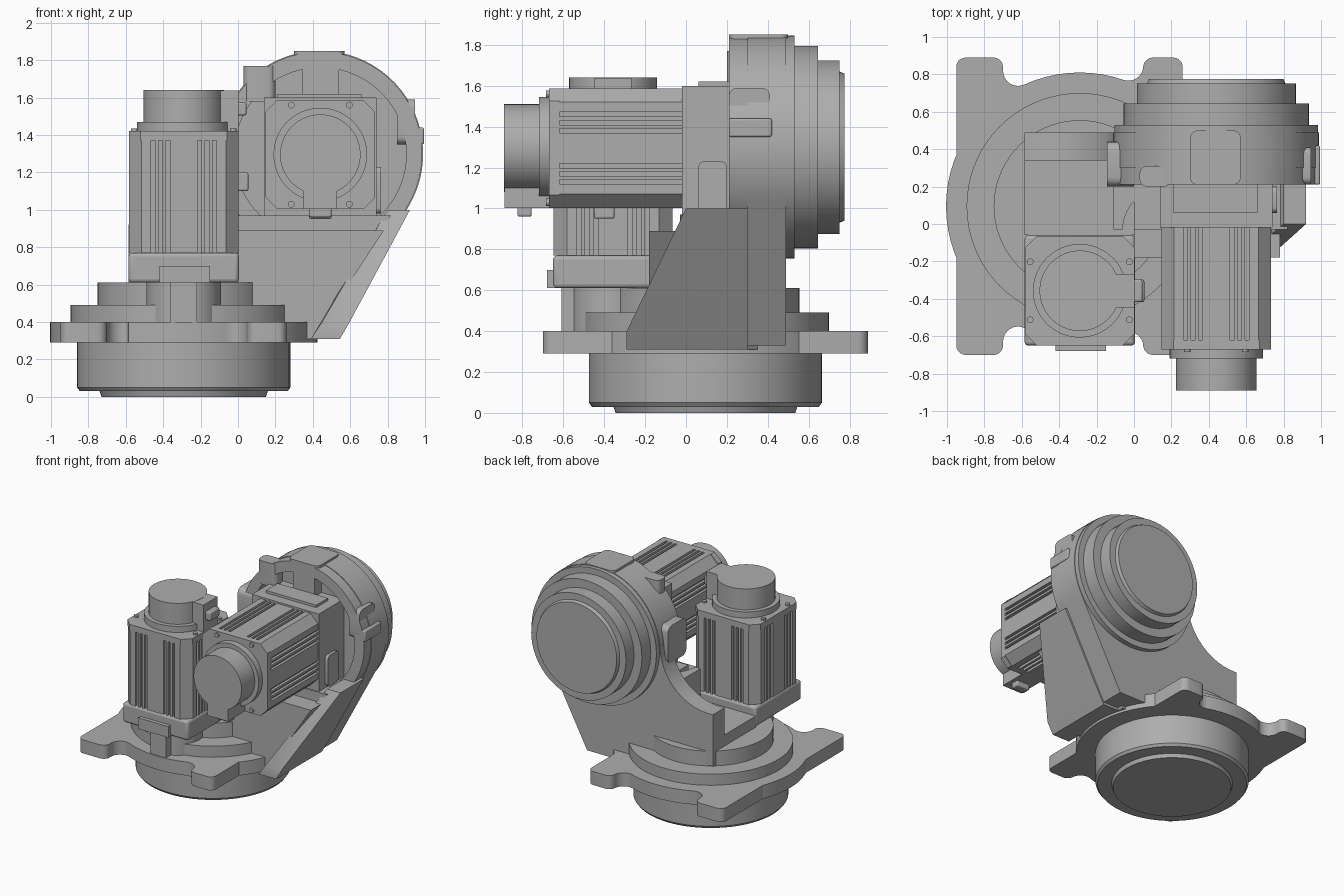
import bpy, bmesh, math
from mathutils import Matrix, Vector

old = bpy.data.objects.get("Cube")
if old:
    bpy.data.objects.remove(old, do_unlink=True)

metal = bpy.data.materials.new("plain grey")
metal.use_nodes = True
grey = (0.42, 0.42, 0.42, 1)
metal.diffuse_color = grey
metal.node_tree.nodes["Principled BSDF"].inputs["Base Color"].default_value = grey

UP = Matrix.Identity(4)
BACK = Matrix(((1, 0, 0, 0), (0, 0, 1, 0), (0, 1, 0, 0), (0, 0, 0, 1)))  # profile in x-z, depth in y


def finish(name, bm, frame=UP, bevel=0):
    bm.transform(frame)
    bmesh.ops.recalc_face_normals(bm, faces=bm.faces)
    mesh = bpy.data.meshes.new(name)
    bm.to_mesh(mesh)
    bm.free()
    mesh.materials.append(metal)
    ob = bpy.data.objects.new(name, mesh)
    bpy.context.scene.collection.objects.link(ob)
    if bevel:
        mod = ob.modifiers.new("rounded edges", "BEVEL")
        mod.width = bevel
        mod.segments = 3
    bpy.ops.object.select_all(action="DESELECT")
    ob.select_set(True)
    bpy.context.view_layer.objects.active = ob
    bpy.ops.object.shade_smooth_by_angle(angle=math.radians(30))
    return ob


def prism(name, pts, lo, hi, frame=UP, bevel=0):
    bm = bmesh.new()
    face = bm.faces.new([bm.verts.new((x, y, lo)) for x, y in pts])
    new = bmesh.ops.extrude_face_region(bm, geom=[face])["geom"]
    verts = [v for v in new if isinstance(v, bmesh.types.BMVert)]
    bmesh.ops.translate(bm, verts=verts, vec=(0, 0, hi - lo))
    return finish(name, bm, frame, bevel)


def box(name, x, y, z, frame=UP, bevel=0):
    pts = [(x[0], y[0]), (x[1], y[0]), (x[1], y[1]), (x[0], y[1])]
    return prism(name, pts, z[0], z[1], frame, bevel)


def arc(cx, cy, r, a, b, n=10):
    angles = [math.radians(a + (b - a) * i / n) for i in range(n + 1)]
    return [(cx + r * math.cos(t), cy + r * math.sin(t)) for t in angles]


def rounded(name, x, y, z, r, frame=UP):
    pts = arc(x[1] - r, y[1] - r, r, 0, 90, 5) + arc(x[0] + r, y[1] - r, r, 90, 180, 5)
    pts += arc(x[0] + r, y[0] + r, r, 180, 270, 5) + arc(x[1] - r, y[0] + r, r, 270, 360, 5)
    return prism(name, pts, z[0], z[1], frame)


def lathe(name, profile, cx, cy, frame=UP, steps=72):
    bm = bmesh.new()
    verts = [bm.verts.new((r, 0, h)) for r, h in profile]
    edges = [bm.edges.new(p) for p in zip(verts, verts[1:])]
    bmesh.ops.spin(bm, geom=verts + edges, cent=(0, 0, 0), axis=(0, 0, 1),
                   angle=math.tau, steps=steps, use_duplicate=False)
    bmesh.ops.remove_doubles(bm, verts=bm.verts, dist=0.0001)
    return finish(name, bm, frame @ Matrix.Translation((cx, cy, 0)))


def hull(name, pts):
    bm = bmesh.new()
    for p in pts:
        bm.verts.new(p)
    bmesh.ops.convex_hull(bm, input=bm.verts)
    bmesh.ops.dissolve_limit(bm, angle_limit=0.02, verts=bm.verts, edges=bm.edges)
    return finish(name, bm)


# Round base and stepped turntable
BX, BY = -0.29, 0.095
lathe("base_drum", [(0, 0), (0.44, 0), (0.45, 0.03), (0.555, 0.03), (0.57, 0.05),
                    (0.57, 0.29), (0, 0.29)], BX, BY)
lathe("turntable", [(0, 0.4), (0.605, 0.4), (0.605, 0.49), (0.46, 0.49),
                    (0.46, 0.61), (0, 0.61)], BX, BY)


# Mounting flange: disc with four rounded tabs, blended by fillets
def tab_outline(sx, sy, inner, outer):
    R, f, c = 0.715, 0.08, 0.05
    fx = inner - f
    fy = math.sqrt((R + f) ** 2 - fx ** 2)
    end = math.degrees(math.atan2(-fy, -fx))
    pts = arc(fx, fy, f, end, 0, 8) + arc(inner + c, 0.795 - c, c, 180, 90, 5)
    pts += arc(outer - c, 0.795 - c, c, 90, 0, 5) + [(outer, 0), (0, 0)]
    return [(BX + sx * x, BY + sy * y) for x, y in pts]


lathe("flange_disc", [(0, 0.29), (0.715, 0.29), (0.715, 0.4), (0, 0.4)], BX, BY)
for sx, inner, outer in ((-1, 0.41, 0.66), (1, 0.34, 0.55)):
    for sy in (-1, 1):
        prism("flange_tab", tab_outline(sx, sy, inner, outer), 0.29, 0.4)

# Motor support in front of the turntable
lathe("motor_support", [(0, 0.4), (0.2, 0.4), (0.2, 0.62), (0, 0.62)], -0.29, -0.36)
box("support_post", (-0.36, -0.22), (-0.61, -0.3), (0.4, 0.62))
box("support_lip", (-0.42, -0.15), (-0.68, -0.6), (0.61, 0.7))
box("motor_platform", (-0.585, 0), (-0.06, 0.35), (0.55, 0.7))

# Upright arm: tapered plate, curved shoulder, slanted side rib, inner block
CX, CZ = 0.44, 1.3
plate = [(-0.1, 0.42), (0.3, 0.33), (0.545, 0.33)] + arc(CX, CZ, 0.55, -30, 180, 40)
prism("arm_plate", plate, 0.3, 0.49, BACK)
shoulder = [(-0.585, 0.5), (-0.585, 0.92)]
shoulder += [(x, z) for x, z in arc(-0.54, 1.35, 0.43, -90, 0, 16)] + [(0.1, 1.3), (0.1, 0.5)]
prism("arm_shoulder", shoulder, 0.34, 0.49, BACK)
levels = ((0.31, 0.39, 0.545, -0.29), (0.4, 0.45, 0.597, -0.29), (1.0, 0.8, 0.92, 0.0))
hull("side_rib", [(x, y, z) for z, a, b, front in levels for x in (a, b) for y in (front, 0.3)])
hull("inner_block", [(x, y, z) for z, b in ((0.31, 0.4), (0.89, 0.78))
                     for x in (0.0, b) for y in (-0.18, 0.35)])
hull("inner_ledge", [(x, y, z) for z, b in ((0.89, 0.75), (0.97, 0.82))
                     for x in (0.0, b) for y in (-0.03, 0.35)])
fillet = [(-0.11, 0.35), (-0.11, -0.03)] + arc(0.16, -0.03, 0.22, 180, 90, 10) + [(0.16, 0.35)]
prism("inner_web", fillet, 0.5, 0.97)

# Round gear housing at the top of the arm
lathe("gear_housing", [(0, 0.3), (0.46, 0.3), (0.46, 0.21), (0.545, 0.21), (0.545, 0.53),
                       (0.495, 0.53), (0.495, 0.645), (0.425, 0.645), (0.425, 0.75),
                       (0.37, 0.75), (0.36, 0.775), (0, 0.775)], CX, CZ, BACK)
box("housing_rib", (0.345, 0.54), (0.21, 0.32), (1.55, 1.8))
rounded("top_pad", (0.3, 0.57), (0.21, 0.5), (1.75, 1.85), 0.04)
rounded("corner_pad", (0.03, 0.2), (0.2, 0.31), (1.58, 1.77), 0.04)
SIDE = Matrix(((0, 0, 1, 0), (1, 0, 0, 0), (0, 1, 0, 0), (0, 0, 0, 1)))  # profile in y-z, depth in x
rounded("side_pad_left", (0.21, 0.41), (1.35, 1.59), (0.85, 0.945), 0.04, SIDE)
box("side_pad_left_step", (0.9, 0.995), (0.21, 0.42), (1.35, 1.44), bevel=0.01)
rounded("side_pad_right", (0.2, 0.44), (1.19, 1.49), (-0.145, 0.0), 0.05, SIDE)

# Gearbox adaptor between housing and motor
box("adaptor_block", (0.14, 0.74), (-0.02, 0.31), (0.97, 1.6))
box("adaptor_cover", (0.21, 0.66), (0.06, 0.21), (1.58, 1.62))
rounded("adaptor_lug", (0.06, 0.2), (0.98, 1.23), (0.73, 0.765), 0.03, SIDE)
box("motor_foot", (-0.585, 0.005), (-0.65, -0.06), (0.61, 0.77), bevel=0.02)


# Finned servo motor along its local z axis, with the plug neck towards local x
def motor(frame):
    H, depth = 0.292, 0.022
    side = [(-0.225, H)]
    for group in (-0.125, 0.125):
        for k in (-1, 0, 1):
            m = group + k * 0.04
            side += [(m - 0.011, H), (m - 0.011, H - depth), (m + 0.011, H - depth), (m + 0.011, H)]
    side.append((0.225, H))
    outline = []
    for q in range(4):
        turn = Matrix.Rotation(-q * math.pi / 2, 2)
        outline += [tuple(turn @ Vector(p)) for p in side]
    prism("motor_body", outline, 0, 0.61, frame)
    plate = [(a * s, b * t) for s, t, order in ((1, 1, 0), (-1, 1, 1), (-1, -1, 0), (1, -1, 1))
             for a, b in (((H, 0.23), (0.23, H)) if order == 0 else ((0.23, H), (H, 0.23)))]
    prism("motor_end_plate", plate, 0.6, 0.65, frame)
    lathe("encoder_collar", [(0, 0.64), (0.25, 0.64), (0.25, 0.7), (0, 0.7)], 0, 0, frame)
    lathe("encoder_cap", [(0, 0.69), (0.215, 0.69), (0.215, 0.87), (0, 0.87)], 0, 0, frame)
    box("plug_neck", (0.1, 0.292), (-0.09, 0.09), (0.63, 0.868), frame)
    box("encoder_plug", (0.28, 0.335), (-0.06, 0.06), (0.735, 0.805), frame, 0.01)
    box("power_plug", (0.28, 0.345), (-0.06, 0.06), (0.33, 0.43), frame, 0.01)
    for x in (-0.265, 0.265):
        for y in (-0.155, 0.155):
            lathe("plate_bolt", [(0, 0.64), (0.018, 0.64), (0.018, 0.665), (0, 0.665)], x, y, frame, 12)


motor(Matrix.Translation((-0.29, -0.357, 0.77)))
tilt = Matrix(((0, 1, 0, 0), (0, 0, -1, 0), (-1, 0, 0, 0), (0, 0, 0, 1)))
motor(Matrix.Translation((0.44, -0.02, 1.295)) @ tilt)
